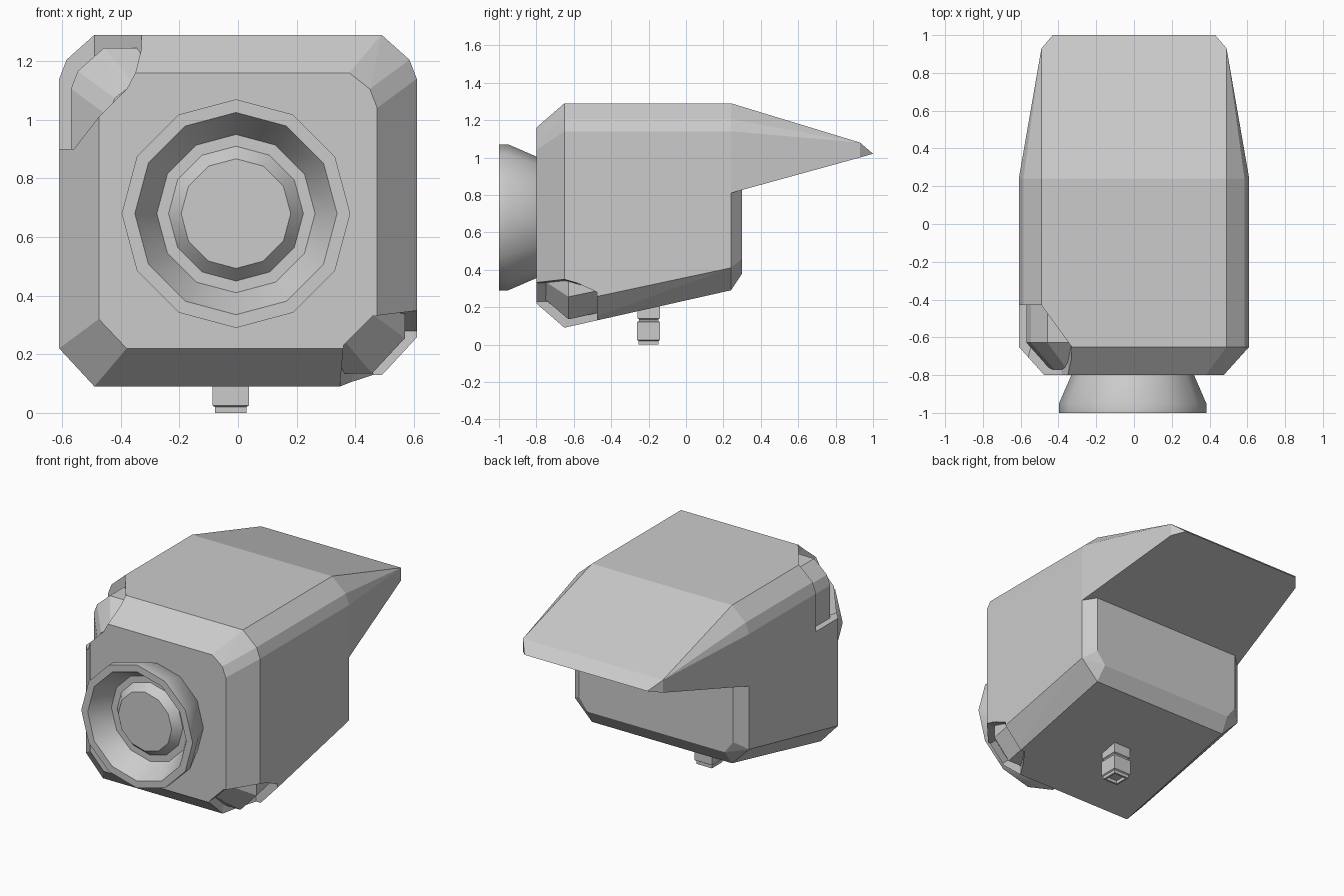
import bpy, bmesh, math
from mathutils import Vector

if "Cube" in bpy.data.objects:
    bpy.data.objects.remove(bpy.data.objects["Cube"])


def finish(name, bm):
    bmesh.ops.recalc_face_normals(bm, faces=bm.faces)
    me = bpy.data.meshes.new(name)
    bm.to_mesh(me)
    bm.free()
    ob = bpy.data.objects.new(name, me)
    bpy.context.collection.objects.link(ob)
    return ob


def hull(name, pts):
    """Convex solid around a set of section points."""
    bm = bmesh.new()
    for p in pts:
        bm.verts.new(p)
    bmesh.ops.convex_hull(bm, input=bm.verts)
    loose = [v for v in bm.verts if not v.link_faces]
    bmesh.ops.delete(bm, geom=loose, context='VERTS')
    bmesh.ops.dissolve_limit(bm, angle_limit=math.radians(1.5),
                             verts=bm.verts, edges=bm.edges)
    return finish(name, bm)


def section(y, half):
    """Mirror a right-hand (x, z) outline at depth y."""
    return [(s * x, y, z) for x, z in half for s in (1, -1)]


def lathe(name, profile, n, turn, to_world):
    """Revolve (radius, height) pairs; radius 0 closes with a cap."""
    bm = bmesh.new()
    rings = []
    for r, h in profile:
        rings.append([bm.verts.new(to_world(r * math.cos(turn + 2 * math.pi * i / n),
                                            r * math.sin(turn + 2 * math.pi * i / n), h))
                      for i in range(n)])
    for a, b in zip(rings, rings[1:]):
        for i in range(n):
            j = (i + 1) % n
            bm.faces.new((a[i], a[j], b[j], b[i]))
    bm.faces.new(rings[0])
    bm.faces.new(rings[-1])
    return finish(name, bm)


def boolean(ob, other, op):
    mod = ob.modifiers.new(op, 'BOOLEAN')
    mod.operation, mod.solver, mod.object = op, 'EXACT', other
    bpy.context.view_layer.objects.active = ob
    bpy.ops.object.modifier_apply(modifier=mod.name)
    bpy.data.objects.remove(other)


# housing: bevelled box with a sloping underside
top = [(.61, 1.14), (.585, 1.205), (.49, 1.29)]
body_pts = (section(-.80, [(.38, .22), (.475, .32), (.475, 1.04), (.45, 1.105), (.38, 1.16)])
            + section(-.65, [(.49, .09), (.61, .22)] + top)
            + section(.24, [(.49, .29), (.61, .41)] + top)
            + section(.30, [(.48, .38), (.54, .46), (.54, 1.1)]))
housing = hull("housing", body_pts)

# slightly smaller core that shows where the shell is chipped
c = Vector((0, -.25, .69))
core = hull("housing_core", [c + (Vector(p) - c) * Vector((.934, .945, .925)) for p in body_pts])

# chip at the upper front left corner
outline = [(-.33, 1.4), (-.33, 1.24), (-.35, 1.16), (-.61, .90), (-.7, .90), (-.7, 1.4)]
chip = [(x, y, z) for x, z in outline for y in (-.9, -.65)]
chip += [(x, -.43, z) for x in (-.7, -.49) for z in (.90, 1.4)]
boolean(housing, hull("upper_chip", chip), 'DIFFERENCE')

# chip at the lower front right corner
chip = [(x, y, z) for x, z in [(.34, 0), (.36, .23), (.46, .33), (.7, .36), (.7, 0)]
        for y in (-.9, -.65)]
chip += [(x, -.475, z) for x in (.46, .7) for z in (0, .28)]
boolean(housing, hull("lower_chip", chip), 'DIFFERENCE')
boolean(housing, core, 'UNION')

# visor: wedge tapering rearwards
hull("visor", section(.24, [(.61, .81)] + top)
     + section(.93, [(.49, 1.00), (.49, 1.08)])
     + section(1.0, [(.43, 1.02)]))

# lens: flared 12-sided ring with dished front and raised centre
lens = lathe("lens", [(.31, -.77), (.325, -.80), (.39, -.95), (.39, -1.0), (.345, -1.0),
                      (.27, -.87), (.23, -.87), (.187, -.92)],
             12, 0, lambda a, b, h: (a - .007, h, b + .68))
bpy.ops.object.select_all(action='DESELECT')
lens.select_set(True)
bpy.context.view_layer.objects.active = lens
bpy.ops.object.shade_smooth_by_angle(angle=math.radians(35))

# connector: square grooved peg under the housing, hollow at the end
q = math.sqrt(2)
lathe("connector", [(.06 * q, .24), (.06 * q, .14), (.052 * q, .135), (.052 * q, .125),
                    (.062 * q, .12), (.062 * q, .025), (.054 * q, .02), (.054 * q, 0),
                    (.042 * q, 0), (.042 * q, .02)],
      4, math.pi / 4, lambda a, b, h: (a - .025, b - .2, h))
